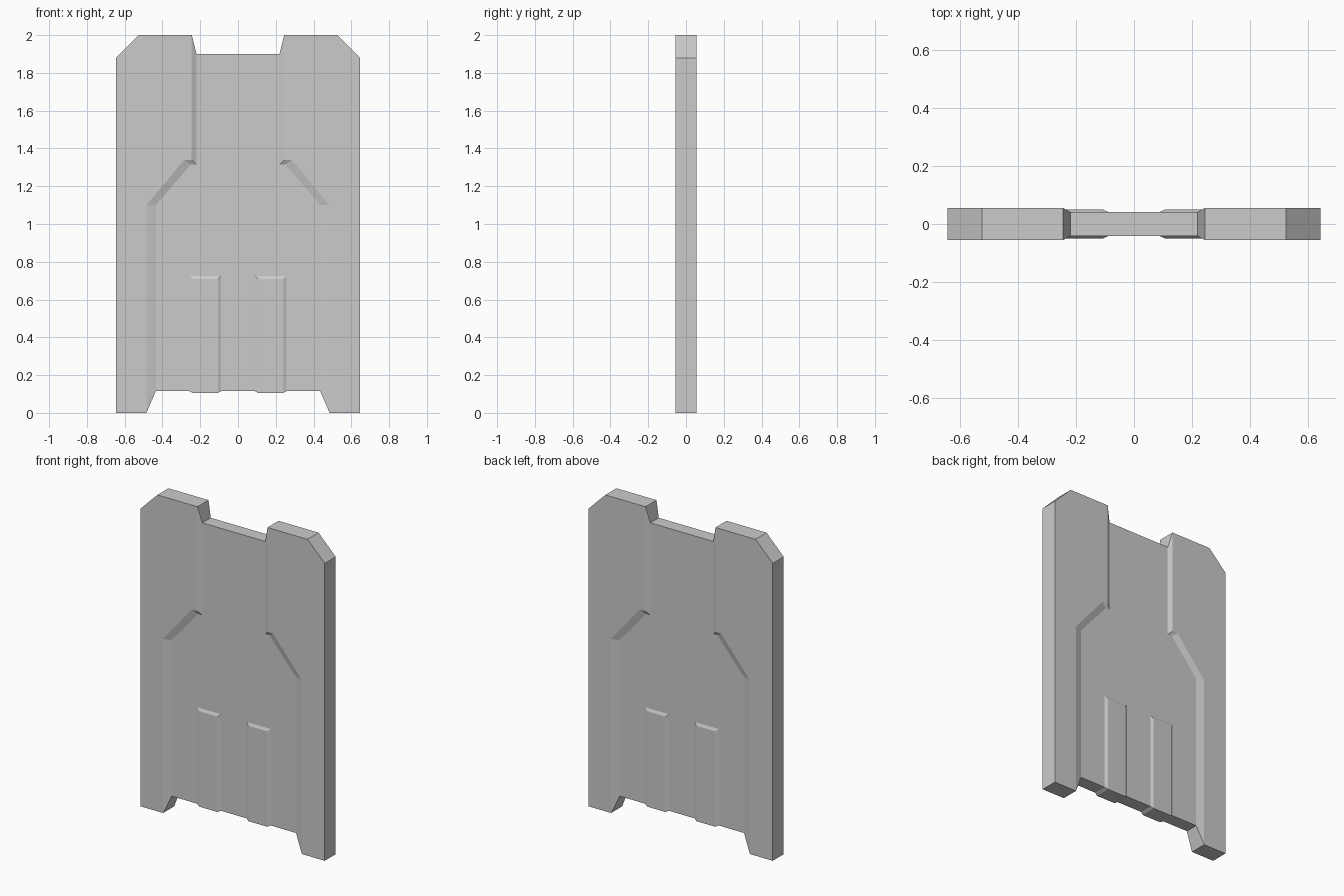
import bpy, bmesh
from itertools import product

if "Cube" in bpy.data.objects:
    bpy.data.objects.remove(bpy.data.objects["Cube"])

FRAME_Y, PANEL_Y, RIB_Y = 0.055, 0.042, 0.05


def finish(bm, name):
    # Mirror to the left half, weld the seam and merge flat neighbours
    geom = bm.verts[:] + bm.edges[:] + bm.faces[:]
    bmesh.ops.mirror(bm, geom=geom, axis='X', merge_dist=0.0005)
    bmesh.ops.remove_doubles(bm, verts=bm.verts[:], dist=0.0005)
    bmesh.ops.dissolve_limit(bm, angle_limit=0.005,
                             verts=bm.verts[:], edges=bm.edges[:])
    bmesh.ops.recalc_face_normals(bm, faces=bm.faces[:])
    mesh = bpy.data.meshes.new(name)
    bm.to_mesh(mesh)
    bm.free()
    obj = bpy.data.objects.new(name, mesh)
    bpy.context.collection.objects.link(obj)
    return obj


# Door slab: thick side frame sloping down to a thin centre panel
frame = [(0.485, 0), (0.645, 0), (0.645, 1.88), (0.525, 2), (0.245, 2),
         (0.245, 1.34), (0.285, 1.34), (0.485, 1.1)]
panel = [(0.22, 1.9), (0.22, 1.315), (0.25, 1.315), (0.435, 1.1), (0.435, 0.115),
         (0, 0.115), (0, 1.9)]
bm = bmesh.new()
sides = []
for s in (-1, 1):
    f = [bm.verts.new((x, s * FRAME_Y, z)) for x, z in frame]
    p = [bm.verts.new((x, s * PANEL_Y, z)) for x, z in panel]
    bm.faces.new(f)
    bm.faces.new(p)
    edge = f[4:] + f[:1]
    for i in range(4):
        bm.faces.new((edge[i], edge[i + 1], p[i + 1], p[i]))
    # Outer rim, from the bottom centre round to the top centre
    sides.append([p[5], p[4]] + f[:5] + [p[0], p[6]])
a, b = sides
for i in range(len(a) - 1):
    bm.faces.new((a[i], a[i + 1], b[i + 1], b[i]))
finish(bm, "door_slab")

# Raised lower ribs, chamfered on both faces
bm = bmesh.new()
for x, y, z in product((0.09, 0.257), (-PANEL_Y, PANEL_Y), (0.115, 0.725)):
    bm.verts.new((x, y, z))
for x, y, z in product((0.107, 0.238), (-RIB_Y, RIB_Y), (0.105, 0.708)):
    bm.verts.new((x, y, z))
bmesh.ops.convex_hull(bm, input=bm.verts[:])
finish(bm, "lower_ribs")
